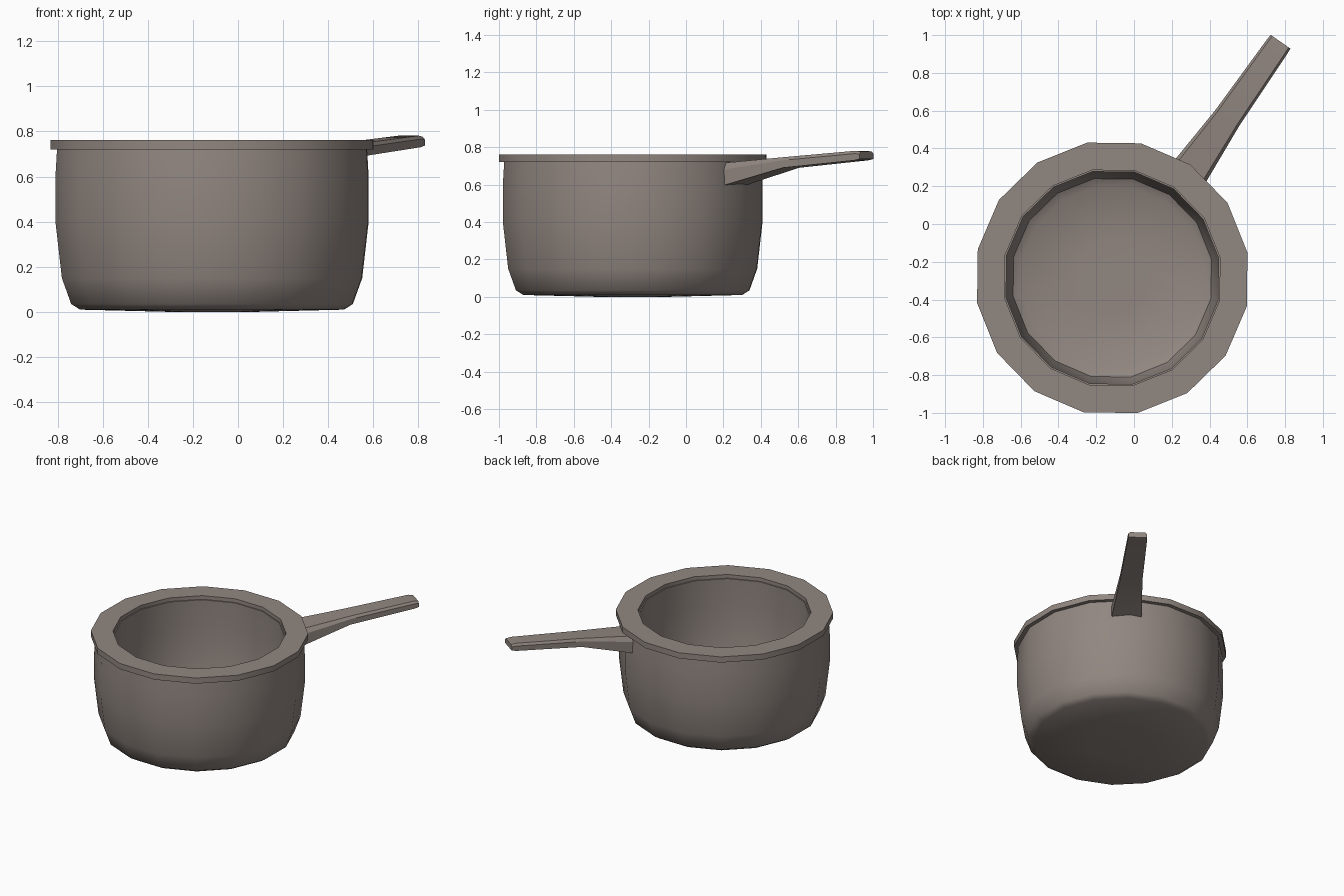
import bpy, bmesh
from math import cos, sin, tau, radians
from mathutils import Vector

cube = bpy.data.objects.get("Cube")
if cube:
    bpy.data.objects.remove(cube)

metal = bpy.data.materials.new("warm_grey_metal")
metal.use_nodes = True
COLOUR = (0.285, 0.242, 0.218, 1)
metal.diffuse_color = COLOUR
metal.node_tree.nodes["Principled BSDF"].inputs["Base Color"].default_value = COLOUR

SIDES = 16
TURN = radians(10.5)
CENTRE = Vector((-0.115, -0.285, 0))


def finish(name, bm, angle):
    bmesh.ops.recalc_face_normals(bm, faces=bm.faces)
    mesh = bpy.data.meshes.new(name)
    bm.to_mesh(mesh)
    bm.free()
    mesh.materials.append(metal)
    obj = bpy.data.objects.new(name, mesh)
    bpy.context.collection.objects.link(obj)
    bpy.ops.object.select_all(action='DESELECT')
    obj.select_set(True)
    bpy.context.view_layer.objects.active = obj
    bpy.ops.object.shade_smooth_by_angle(angle=radians(angle))
    return obj


def bridge(bm, a, b):
    for i in range(len(a)):
        j = (i + 1) % len(a)
        bm.faces.new((a[i], a[j], b[j], b[i]))


def lathe(name, profile, closed):
    """Turn (radius, height) points; an open profile gets capped ends."""
    bm = bmesh.new()
    rings = [[bm.verts.new(CENTRE + Vector((r * cos(TURN + tau * i / SIDES),
                                            r * sin(TURN + tau * i / SIDES), z)))
              for i in range(SIDES)] for r, z in profile]
    for a, b in zip(rings, rings[1:]):
        bridge(bm, a, b)
    if closed:
        bridge(bm, rings[-1], rings[0])
    else:
        bm.faces.new(rings[0])
        bm.faces.new(rings[-1])
    return finish(name, bm, 40)


# Pot body: outer base, outer wall, then down the inner wall to the floor
lathe("pot_body", [
    (0.19, 0.0), (0.595, 0.01), (0.635, 0.035), (0.677, 0.15),
    (0.706, 0.40), (0.706, 0.60), (0.698, 0.735),
    (0.572, 0.735), (0.575, 0.55), (0.57, 0.40), (0.553, 0.20),
    (0.534, 0.12), (0.49, 0.095), (0.19, 0.09)], closed=False)

# Flat overhanging rim
lathe("rim", [(0.728, 0.72), (0.728, 0.762), (0.58, 0.762), (0.58, 0.72)], closed=True)

# Handle: tapered sections of (distance, half width, bottom, top)
start = Vector((0.27, 0.24, 0))
along = Vector((cos(radians(55.1)), sin(radians(55.1)), 0))
across = Vector((along.y, -along.x, 0))
bm = bmesh.new()
sections = []
for dist, half, low, high in [(0, 0.105, 0.59, 0.715), (0.39, 0.076, 0.69, 0.747),
                              (0.85, 0.066, 0.73, 0.781), (0.884, 0.064, 0.737, 0.776)]:
    shoulder = high - 0.3 * (high - low)
    outline = [(-half, low), (half, low), (half, shoulder), (half * 0.82, high),
               (-half * 0.82, high), (-half, shoulder)]
    sections.append([bm.verts.new(start + along * dist + across * w + Vector((0, 0, z)))
                     for w, z in outline])
for a, b in zip(sections, sections[1:]):
    bridge(bm, a, b)
bm.faces.new(sections[0])
bm.faces.new(sections[-1])
finish("handle", bm, 30)
